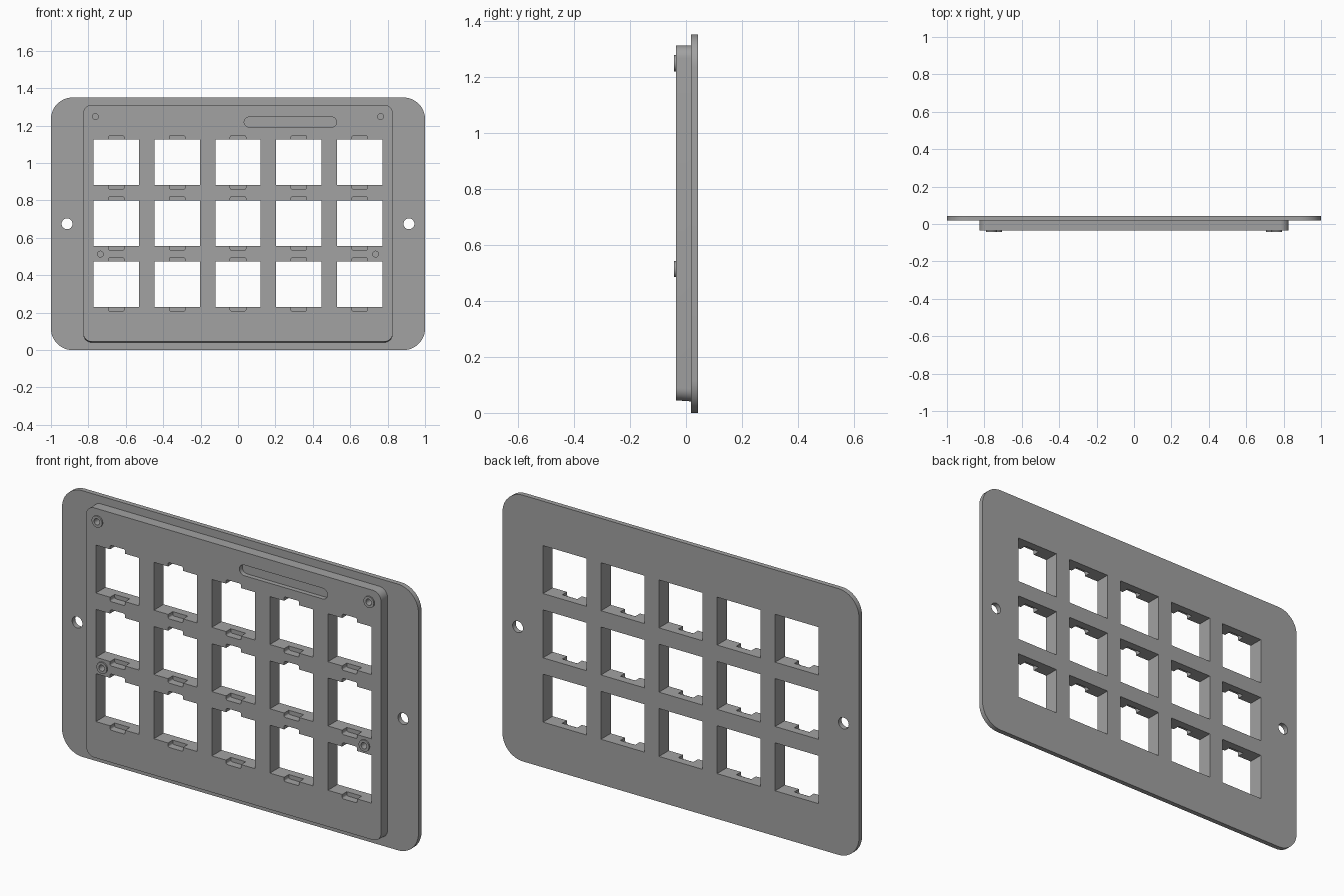
import bpy, bmesh, math
from mathutils import Vector

if "Cube" in bpy.data.objects:
    bpy.data.objects.remove(bpy.data.objects["Cube"])

grey = bpy.data.materials.new("grey plastic")
grey.diffuse_color = (0.36, 0.36, 0.36, 1)
grey.use_nodes = True
grey.node_tree.nodes["Principled BSDF"].inputs["Base Color"].default_value = grey.diffuse_color


def rounded(cx, cz, w, h, r, n=8):
    """Outline of a rounded rectangle in the xz plane."""
    if r == 0:
        return [(cx + sx * w / 2, cz + sz * h / 2) for sx, sz in ((1, 1), (-1, 1), (-1, -1), (1, -1))]
    pts = []
    for k, (sx, sz) in enumerate(((1, 1), (-1, 1), (-1, -1), (1, -1))):
        for i in range(n + 1):
            a = math.pi / 2 * (k + i / n)
            p = (cx + sx * (w / 2 - r) + r * math.cos(a), cz + sz * (h / 2 - r) + r * math.sin(a))
            if not pts or math.dist(p, pts[-1]) > 1e-5:
                pts.append(p)
    if math.dist(pts[0], pts[-1]) < 1e-5:
        pts.pop()
    return pts


def circle(cx, cz, r, n=32):
    return [(cx + r * math.cos(2 * math.pi * i / n), cz + r * math.sin(2 * math.pi * i / n)) for i in range(n)]


def prism(bm, outline, y0, y1):
    """Extrude an outline from y0 to y1."""
    face = bm.faces.new([bm.verts.new((x, y0, z)) for x, z in outline])
    top = bmesh.ops.extrude_face_region(bm, geom=[face])["geom"]
    bmesh.ops.translate(bm, vec=Vector((0, y1 - y0, 0)), verts=[g for g in top if isinstance(g, bmesh.types.BMVert)])


def make(name, solids):
    bm = bmesh.new()
    for s in solids:
        prism(bm, *s)
    bmesh.ops.recalc_face_normals(bm, faces=bm.faces)
    me = bpy.data.meshes.new(name)
    bm.to_mesh(me)
    bm.free()
    me.materials.append(grey)
    ob = bpy.data.objects.new(name, me)
    bpy.context.collection.objects.link(ob)
    return ob


def boolean(target, tool, op):
    bpy.context.view_layer.objects.active = target
    m = target.modifiers.new(op, 'BOOLEAN')
    m.operation, m.object, m.solver = op, tool, 'EXACT'
    bpy.ops.object.modifier_apply(modifier=m.name)
    bpy.data.objects.remove(tool)


BACK, STEP, FRONT, BOSS = 0.0425, 0.0175, -0.0355, -0.0425
XS = [-0.651, -0.3255, 0, 0.3255, 0.651]
ZS = [0.351, 0.677, 1.003]
SIZE = 0.243
BOSSES = [(s * x, z) for s in (-1, 1) for x, z in ((0.7625, 1.248), (0.7355, 0.513))]

# wide mounting flange
panel = make("switch_panel", [(rounded(0, 0.675, 2, 1.35, 0.115, 12), STEP, BACK)])

# raised front block, its lower edge drawn in slightly toward the front
block = make("raised_block", [(rounded(0, 0.6755, 1.654, 1.271, 0.045), FRONT, 0.03)])
for v in block.data.vertices:
    if v.co.y < 0 and v.co.z < 0.2:
        v.co.z += 0.005
boolean(panel, block, 'UNION')

# screw bosses
boolean(panel, make("screw_bosses", [(circle(x, z, 0.029), BOSS, FRONT + 0.01) for x, z in BOSSES]), 'UNION')

# switch windows, mounting holes, label slot and screw bores
cuts = [(rounded(x, z, SIZE, SIZE, 0), -0.1, 0.1) for x in XS for z in ZS]
cuts += [(circle(s * 0.914, 0.675, 0.029), -0.1, 0.1) for s in (-1, 1)]
cuts += [(rounded(0.28, 1.219, 0.494, 0.054, 0.027), -0.1, -0.012)]
cuts += [(circle(x, z, 0.0155), -0.1, -0.005) for x, z in BOSSES]
boolean(panel, make("opening_cutter", cuts), 'DIFFERENCE')

# clip notches above and below each window, open to the front only
notches = [(rounded(x, z + s * SIZE / 2, 0.084, 0.042, 0.008, 4), -0.1, 0.002)
           for x in XS for z in ZS for s in (-1, 1)]
boolean(panel, make("notch_cutter", notches), 'DIFFERENCE')

# smooth only the rounded corners
bpy.ops.object.select_all(action='DESELECT')
panel.select_set(True)
bpy.context.view_layer.objects.active = panel
bpy.ops.object.shade_smooth_by_angle(angle=math.radians(30))
